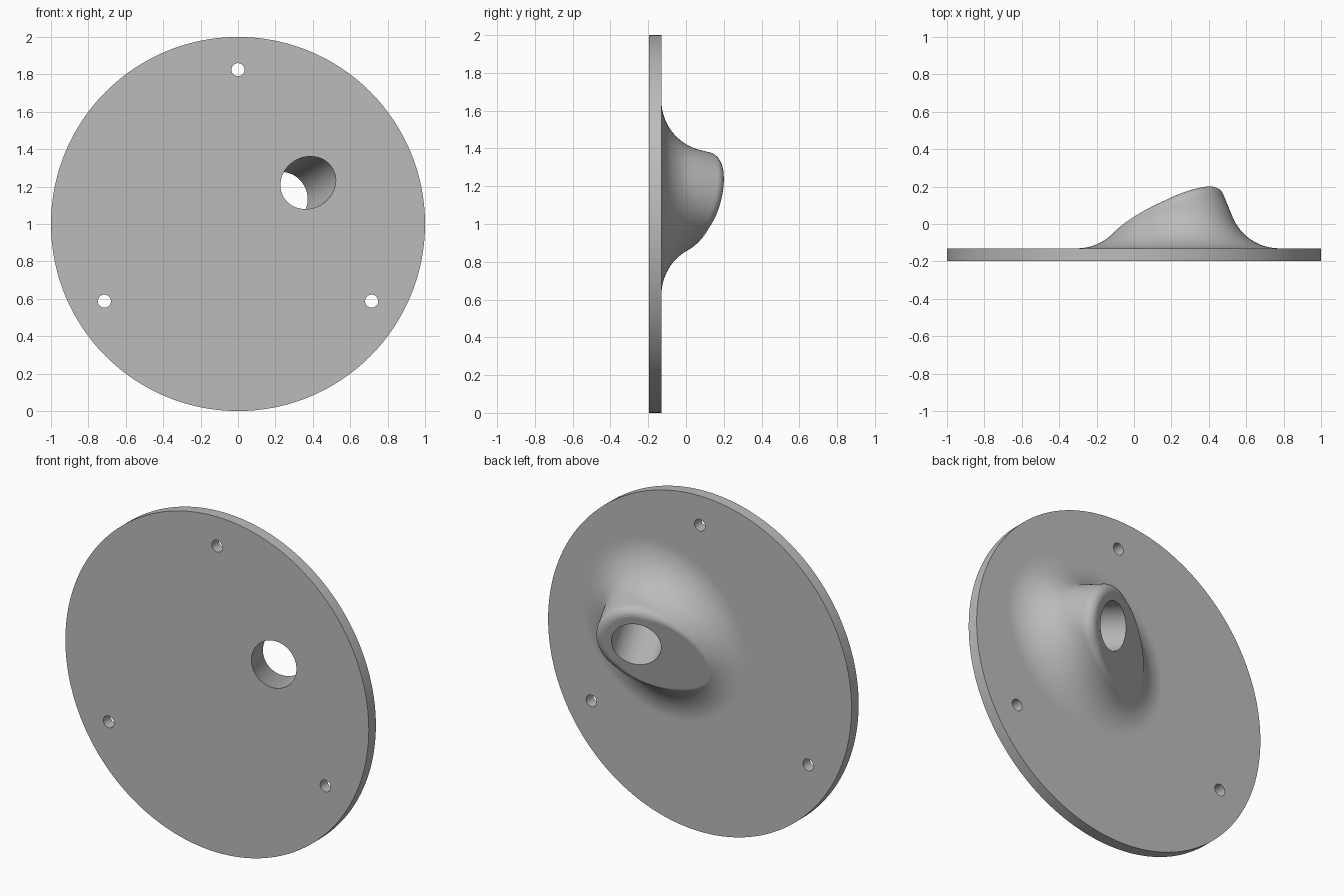
import bpy, bmesh, math
from mathutils import Vector, Matrix

cube = bpy.data.objects.get("Cube")
if cube:
    bpy.data.objects.remove(cube, do_unlink=True)

FRONT, BACK = -0.197, -0.13          # plate faces
BORE_R, BOSS_R, FILLET_R, RIM_R = 0.137, 0.23, 0.27, 0.05
TILT, TURN = math.radians(25.5), math.radians(30.5)
SEGS = 128

grey = bpy.data.materials.new("plain grey")
grey.use_nodes = True
grey.diffuse_color = (0.5, 0.5, 0.5, 1)
grey.node_tree.nodes["Principled BSDF"].inputs["Base Color"].default_value = (0.5, 0.5, 0.5, 1)

# Boss frame: out points away from the plate centre, axis follows the bore
out = Vector((math.cos(TURN), 0, math.sin(TURN)))
side = Vector((-math.sin(TURN), 0, math.cos(TURN)))
back = Vector((0, 1, 0))
axis = back * math.cos(TILT) - out * math.sin(TILT)
across = out * math.cos(TILT) + back * math.sin(TILT)
start = out * 0.435 + Vector((0, FRONT, 1))
face_mid = start + axis * 0.349


def make_object(name, bm):
    bmesh.ops.recalc_face_normals(bm, faces=bm.faces[:])
    mesh = bpy.data.meshes.new(name)
    bm.to_mesh(mesh)
    bm.free()
    mesh.materials.append(grey)
    obj = bpy.data.objects.new(name, mesh)
    bpy.context.scene.collection.objects.link(obj)
    return obj


def rod(bm, centre, direction, radius, length, segs):
    turn = direction.to_track_quat('Z', 'Y').to_matrix().to_4x4()
    bmesh.ops.create_cone(bm, cap_ends=True, segments=segs, radius1=radius, radius2=radius,
                          depth=length, matrix=Matrix.Translation(centre) @ turn)


def select_only(obj):
    bpy.ops.object.select_all(action='DESELECT')
    obj.select_set(True)
    bpy.context.view_layer.objects.active = obj


# Round plate, drilled by three screw holes and the tilted bore
bm = bmesh.new()
rod(bm, Vector((0, (FRONT + BACK) / 2, 1)), back, 1, BACK - FRONT, 192)
plate = make_object("plate", bm)

bm = bmesh.new()
for k in range(3):
    a = math.radians(90 + 120 * k)
    rod(bm, Vector((0.825 * math.cos(a), FRONT, 1 + 0.825 * math.sin(a))), back, 0.035, 0.5, 40)
rod(bm, start, axis, BORE_R, 0.8, SEGS)
drill = make_object("drill_cutter", bm)
drill.hide_render = True

cut = plate.modifiers.new("holes", 'BOOLEAN')
cut.operation, cut.solver, cut.object = 'DIFFERENCE', 'EXACT', drill
select_only(plate)
bpy.ops.object.modifier_apply(modifier=cut.name)
bpy.data.objects.remove(drill, do_unlink=True)
select_only(plate)
bpy.ops.object.shade_smooth_by_angle(angle=math.radians(30))


def on_axis(y):
    """Shift along the bore axis that lands at depth y."""
    return axis / axis.y


def boss_profile(phi, wall_steps=32, rim_steps=8):
    """One rib: plate fillet, tilted wall, rounded rim, flat end face, bore."""
    radial = across * math.cos(phi) + side * math.sin(phi)
    # Ball rolling between plate and tilted wall gives the fillet
    ball = start + radial * (BOSS_R + FILLET_R)
    ball += axis * ((BACK + FILLET_R - ball.y) / axis.y)
    sweep = (-back).angle(-radial)
    ortho = (-radial + back * (-radial).dot(back) * -1).normalized()
    path = [ball + FILLET_R * (-back * math.cos(sweep * i / 200) + ortho * math.sin(sweep * i / 200))
            for i in range(201)]
    path += [path[-1] + axis * 0.01 * i for i in range(1, 60)]
    # Stop where the rib last passes up through the end face
    height = [(p - face_mid).dot(axis) for p in path]
    last = max(i for i, h in enumerate(height) if h < 0)
    corner = path[last].lerp(path[last + 1], height[last] / (height[last] - height[last + 1]))
    path = path[:last + 1] + [corner]
    inner = face_mid + radial * BORE_R
    inward = (inner - corner).normalized()
    bend = (path[-1] - path[-4]).angle(inward)
    trim = RIM_R * math.tan(bend / 2)
    # Resample the trimmed rib evenly by length
    dist = [0]
    for p, q in zip(path, path[1:]):
        dist.append(dist[-1] + (q - p).length)
    end, ring, j = dist[-1] - trim, [], 0
    for i in range(wall_steps + 1):
        d = end * i / wall_steps
        while j < len(path) - 2 and dist[j + 1] < d:
            j += 1
        ring.append(path[j].lerp(path[j + 1], (d - dist[j]) / max(dist[j + 1] - dist[j], 1e-9)))
    # Circular rim arc as a weighted curve through the corner
    p0, p2, w = ring[-1], corner + inward * trim, math.cos(bend / 2)
    for i in range(1, rim_steps + 1):
        t = i / rim_steps
        a, b, c = (1 - t) ** 2, 2 * w * t * (1 - t), t * t
        ring.append((p0 * a + corner * b + p2 * c) / (a + b + c))
    bore_base = inner + axis * ((BACK - inner.y) / axis.y)
    return ring + [inner, bore_base]


# Tilted boss lofted around the bore
bm = bmesh.new()
ribs = [[bm.verts.new(p) for p in boss_profile(2 * math.pi * k / SEGS)] for k in range(SEGS)]
count = len(ribs[0])
for k in range(SEGS):
    a, b = ribs[k], ribs[(k + 1) % SEGS]
    for i in range(count - 1):
        f = bm.faces.new((a[i], b[i], b[i + 1], a[i + 1]))
        f.smooth = i != count - 3          # end face stays flat
boss = make_object("tilted_boss", bm)
